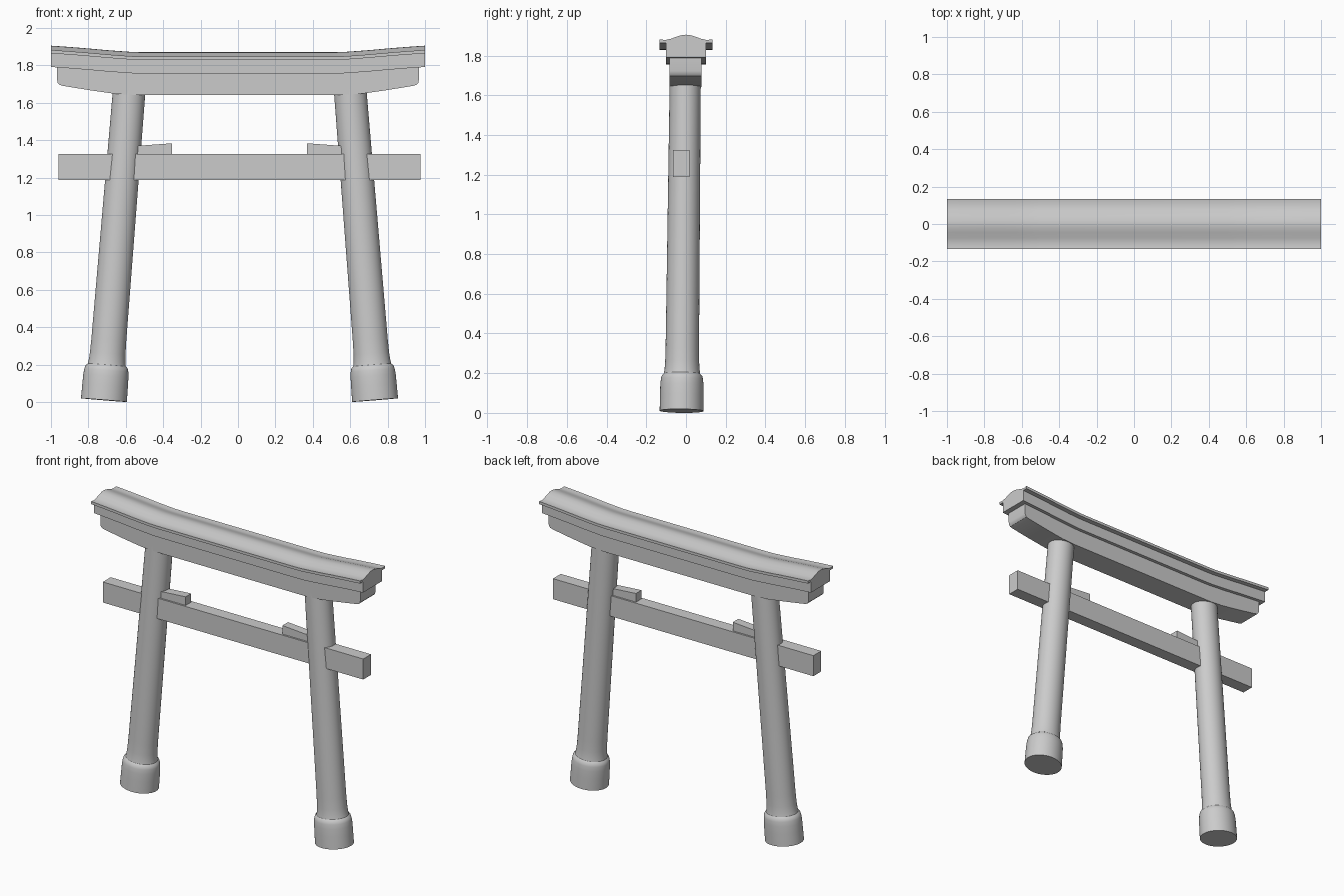
import bpy, bmesh, math
from mathutils import Vector

if "Cube" in bpy.data.objects:
    bpy.data.objects.remove(bpy.data.objects["Cube"])


def make(name, verts, faces, smooth=30):
    mesh = bpy.data.meshes.new(name)
    mesh.from_pydata(verts, [], faces)
    bm = bmesh.new()
    bm.from_mesh(mesh)
    bmesh.ops.recalc_face_normals(bm, faces=bm.faces)
    bm.to_mesh(mesh)
    bm.free()
    ob = bpy.data.objects.new(name, mesh)
    bpy.context.collection.objects.link(ob)
    bpy.ops.object.select_all(action='DESELECT')
    ob.select_set(True)
    bpy.context.view_layer.objects.active = ob
    bpy.ops.object.shade_smooth_by_angle(angle=math.radians(smooth))
    return ob


def loft(name, rings, smooth=30):
    """Skin equal-length closed rings and cap both ends."""
    n = len(rings[0])
    verts = [v for ring in rings for v in ring]
    faces = [(i * n + j, i * n + (j + 1) % n, (i + 1) * n + (j + 1) % n, (i + 1) * n + j)
             for i in range(len(rings) - 1) for j in range(n)]
    faces.append(tuple(range(n)))
    faces.append(tuple(range(len(verts) - n, len(verts))))
    return make(name, verts, faces, smooth)


def slab(name, outline, y0, y1):
    """Extrude an (x, z) outline along y."""
    return loft(name, [[(x, y, z) for x, z in outline] for y in (y0, y1)])


# upward sweep of the beams towards their tips
STEPS = [(0.5, 0), (0.56, 0.001), (0.62, 0.005), (0.7, 0.011), (0.8, 0.02), (0.9, 0.028), (1.0, 0.035)]

# roof beam: ridged top, flared lip, stepped fascia
half = [(0.0, 1.87), (0.02, 1.868), (0.045, 1.861), (0.075, 1.85), (0.105, 1.843),
        (0.133, 1.847), (0.133, 1.829), (0.101, 1.829), (0.101, 1.756)]
profile = half + [(-y, z) for y, z in reversed(half[1:])]
stations = [(-x, r) for x, r in reversed(STEPS)] + STEPS
loft("roof_beam", [[(x, y, z + r) for y, z in profile] for x, r in stations])

# lower lintel under the roof, rounded at its lower corners
right = [(0.56, 1.642), (0.66, 1.648), (0.8, 1.668), (0.935, 1.69),
         (0.955, 1.696), (0.964, 1.707), (0.967, 1.722), (0.967, 1.8), (0.56, 1.77)]
slab("lintel", right + [(-x, z) for x, z in reversed(right)], -0.082, 0.079)

# leaning pillars with swollen feet (slightly oval in section)
SHAFT = [(0.123, 0), (0.122, 0.08), (0.121, 0.13), (0.118, 0.16), (0.113, 0.178),
         (0.102, 0.188), (0.098, 0.21), (0.095, 0.25), (0.0935, 0.32), (0.087, 1.67)]
for side, s in (("left", -1), ("right", 1)):
    foot = Vector((0.008 + 0.725 * s, -0.022, 0.01))
    top = Vector((0.009 + 0.592 * s, -0.004, 1.65))
    axis = (top - foot).normalized()
    across = Vector((0, 1, 0)).cross(axis).normalized()
    depth = axis.cross(across)
    rings = []
    for r, h in SHAFT:
        ring = []
        for k in range(48):
            a = k * math.tau / 48
            ring.append(foot + axis * h + across * (r * math.cos(a)) + depth * (0.9 * r * math.sin(a)))
        rings.append(ring)
    loft(side + "_pillar", rings, 35)

    # wedge resting on the tie beam, inside of the pillar
    outline = [(0.36, 1.32), (0.36, 1.383), (0.58, 1.367), (0.58, 1.32)]
    slab(side + "_wedge", [(0.008 + s * x, z) for x, z in outline], -0.053, 0.006)

# tie beam through both pillars
slab("tie_beam", [(-0.96, 1.187), (0.977, 1.187), (0.977, 1.325), (-0.96, 1.325)], -0.065, 0.018)
